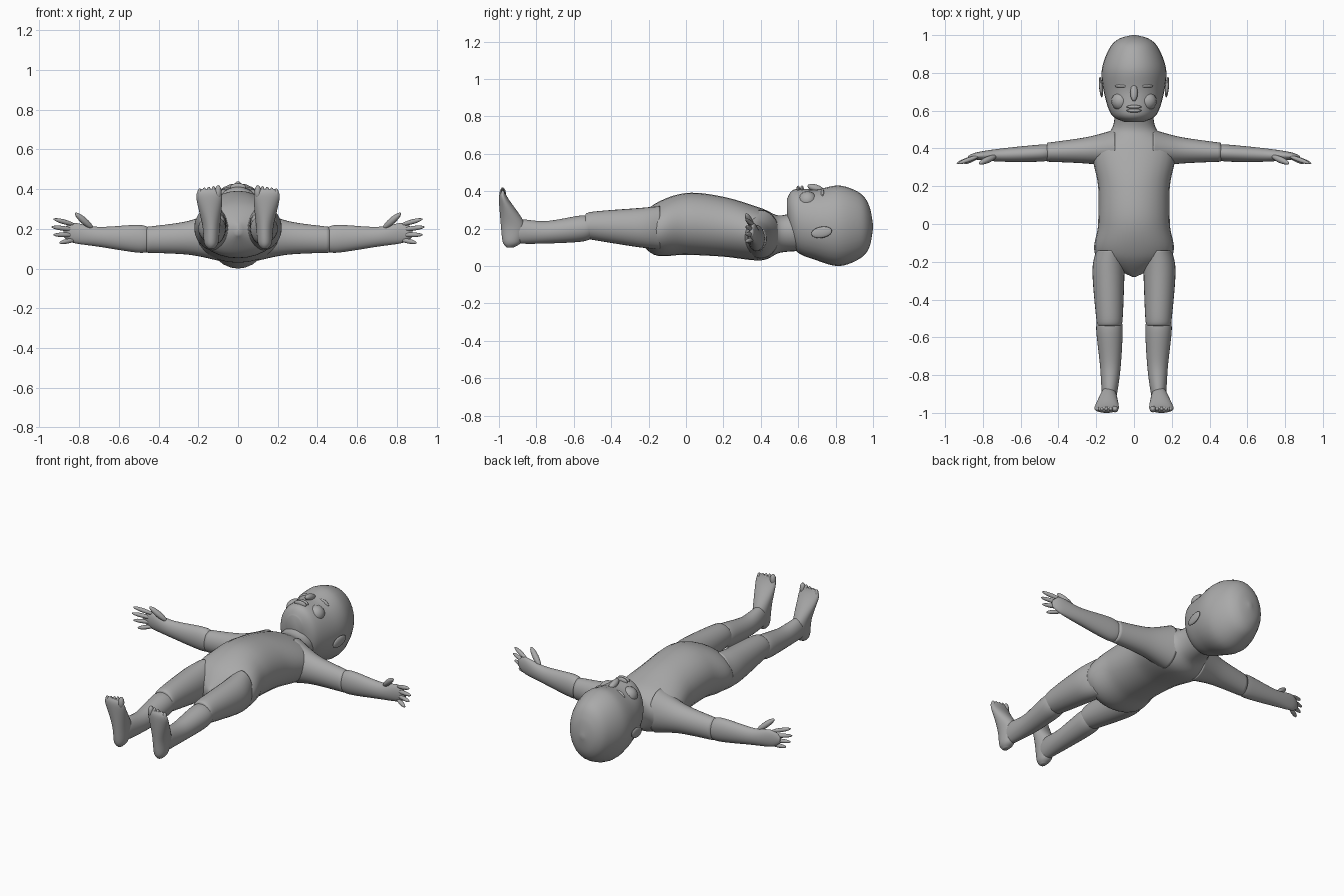
import bpy, bmesh, math
from mathutils import Vector

if "Cube" in bpy.data.objects:
    bpy.data.objects.remove(bpy.data.objects["Cube"])

skin = bpy.data.materials.new("plain grey")
skin.use_nodes = True
grey = (.4, .4, .4, 1)
skin.diffuse_color = grey
skin.node_tree.nodes["Principled BSDF"].inputs["Base Color"].default_value = grey


def finish(name, bm, mirror):
    """Turn a bmesh into a smooth grey object, mirrored to the other side if asked."""
    bmesh.ops.recalc_face_normals(bm, faces=bm.faces)
    for face in bm.faces:
        face.smooth = True
    mesh = bpy.data.meshes.new(name)
    bm.to_mesh(mesh)
    bm.free()
    mesh.materials.append(skin)
    part = bpy.data.objects.new(name, mesh)
    bpy.context.collection.objects.link(part)
    if mirror:
        part.modifiers.new("Mirror", 'MIRROR')


def smooth_path(rows, steps=8):
    """Catmull-Rom interpolation between section rows."""
    rows = [Vector(row) for row in rows]
    padded = [rows[0]] + rows + [rows[-1]]
    path = []
    for before, start, end, after in zip(padded, padded[1:], padded[2:], padded[3:]):
        slope_in, slope_out = (end - before) / 2, (after - start) / 2
        for step in range(steps):
            t = step / steps
            ease = t * t * (3 - 2 * t)
            path.append(start.lerp(end, ease)
                        + slope_in * t * (1 - t) ** 2
                        - slope_out * t * t * (1 - t))
    return path + [rows[-1]]


def loft(name, place, rows, mirror=True, sides=28):
    """Skin oval sections; each row is position, then low and high of both widths."""
    bm = bmesh.new()
    rings = []
    for along, low_a, high_a, low_b, high_b in smooth_path(rows):
        ring = []
        for k in range(sides):
            angle = math.tau * k / sides
            a = low_a + (high_a - low_a) * (1 + math.cos(angle)) / 2
            b = low_b + (high_b - low_b) * (1 + math.sin(angle)) / 2
            ring.append(bm.verts.new(place(along, a, b)))
        rings.append(ring)
    for ring, following in zip(rings, rings[1:]):
        for k in range(sides):
            bm.faces.new((ring[k - 1], ring[k], following[k], following[k - 1]))
    bm.faces.new(rings[0])
    bm.faces.new(rings[-1])
    finish(name, bm, mirror)


def along_x(along, a, b):
    return along, a, b


def along_y(along, a, b):
    return a, along, b


def along_z(along, a, b):
    return a, b, along


def symmetric(rows):
    """Rows of position, half width, bottom and top."""
    return [(along, -half, half, low, high) for along, half, low, high in rows]


def blob(name, start, end, width, depth=None, mirror=True):
    """Stretched ball from start to end."""
    start, end = Vector(start), Vector(end)
    axis = end - start
    bm = bmesh.new()
    bmesh.ops.create_uvsphere(bm, u_segments=16, v_segments=10, radius=1)
    bmesh.ops.scale(bm, vec=(width, depth or width, axis.length / 2), verts=bm.verts)
    bmesh.ops.rotate(bm, matrix=axis.to_track_quat('Z', 'Y').to_matrix(), verts=bm.verts)
    bmesh.ops.translate(bm, vec=(start + end) / 2, verts=bm.verts)
    finish(name, bm, mirror)


# Torso with neck
loft("torso", along_y, symmetric([
    (-.28, .01, .17, .22), (-.17, .2, .06, .33), (0, .19, .06, .39),
    (.2, .19, .05, .37), (.4, .22, .03, .31), (.5, .12, .07, .27),
    (.6, .1, .08, .3)]), mirror=False)

# Head and face
loft("head", along_y, symmetric([
    (.54, .05, .25, .36), (.58, .12, .09, .41), (.7, .16, .03, .41),
    (.82, .17, 0, .43), (.93, .13, .04, .39), (.98, .08, .1, .32),
    (1, .01, .2, .22)]), mirror=False)
blob("nose", (0, .65, .43), (0, .74, .4), .02, mirror=False)
for name, height in ("upper_lip", .62), ("lower_lip", .6):
    blob(name, (-.04, height, .41), (.04, height, .41), .01, .02, mirror=False)
blob("cheek", (.07, .6, .35), (.07, .7, .35), .05)
blob("eyelid", (.03, .73, .4), (.1, .73, .37), .01, .02)
blob("ear", (.17, .67, .17), (.18, .78, .19), .01, .03)

# Arms
loft("upper_arm", along_x, [
    (.1, .3, .5, .04, .3), (.25, .32, .46, .07, .24), (.46, .33, .43, .08, .21)])
loft("forearm", along_x, [
    (.44, .34, .42, .09, .2), (.5, .33, .42, .08, .22), (.7, .33, .4, .11, .21),
    (.83, .34, .38, .13, .23), (.88, .34, .36, .16, .2)])

# Fingers fan out from the palm
for i, name in enumerate(["index", "middle", "ring", "little"]):
    reach = .94 - .01 * (i - 1) ** 2
    blob(name + "_finger", (.82, .36, .22 - i / 40), (reach, .32, .25 - i / 25), .012)
blob("thumb", (.73, .36, .2), (.82, .32, .28), .017)

# Legs
loft("thigh", along_y, [
    (-.14, .05, .2, .09, .32), (-.25, .05, .22, .1, .31), (-.5, .06, .2, .14, .29),
    (-.54, .07, .19, .15, .27)])
loft("shin", along_y, [
    (-.5, .07, .19, .15, .26), (-.56, .06, .2, .13, .27), (-.75, .07, .18, .12, .24),
    (-.9, .09, .17, .12, .25), (-.96, .11, .16, .13, .22)])
loft("foot", along_z, [
    (.1, .12, .15, -.96, -.92), (.13, .1, .17, -.98, -.88), (.22, .09, .18, -.99, -.86),
    (.36, .08, .21, -1, -.95), (.4, .1, .19, -.99, -.97)])

# Toes, from big to little
for i in range(5):
    across = .1 + i / 43
    blob("toe_" + "abcde"[i], (across, -.98, .35), (across, -.98, .42 - i / 250),
         .012 if i else .017)
